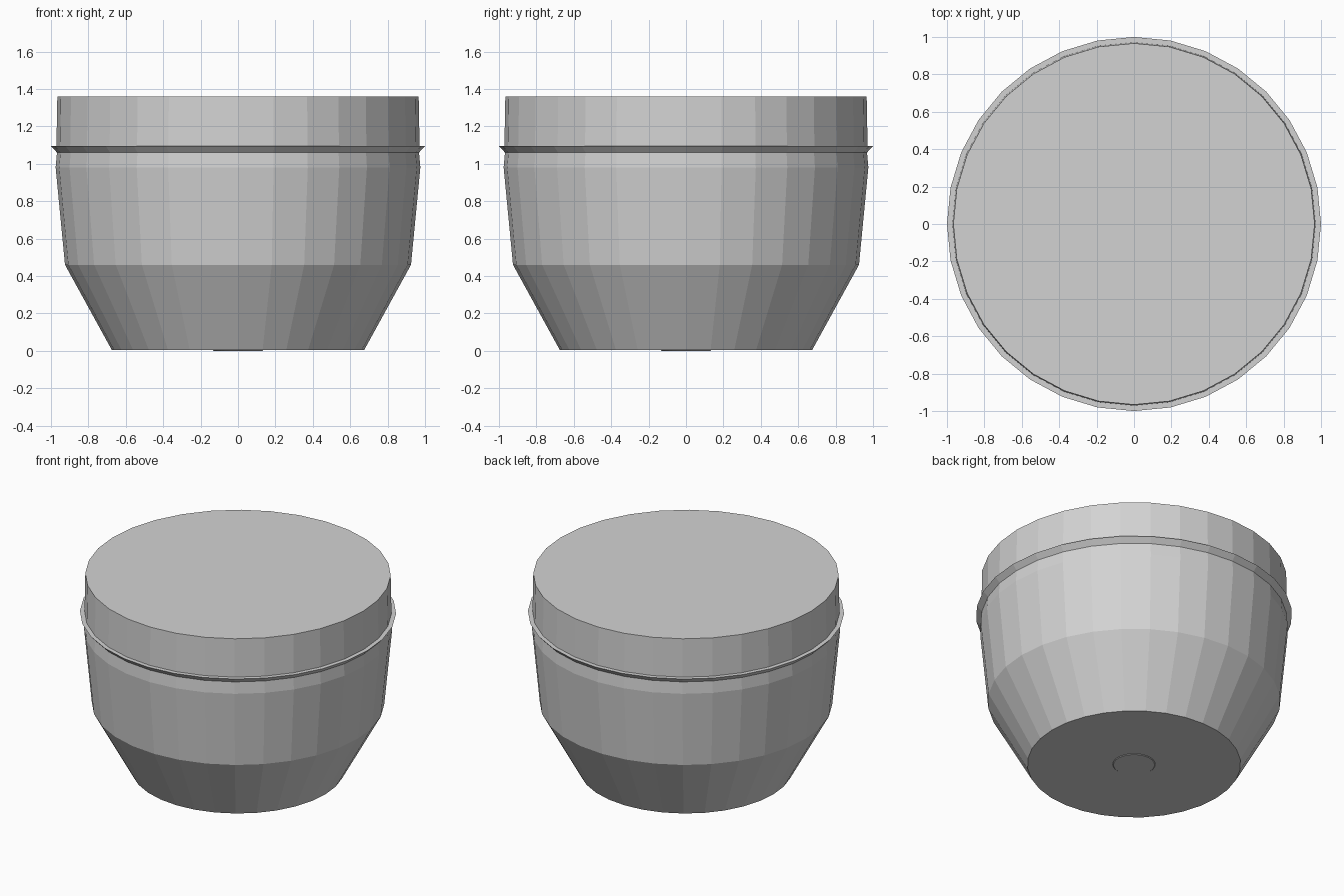
import bpy
import bmesh
from math import cos, sin, tau

SIDES = 32

if "Cube" in bpy.data.objects:
    bpy.data.objects.remove(bpy.data.objects["Cube"], do_unlink=True)

grey = bpy.data.materials.new("light_grey")
grey.use_nodes = True
colour = (0.65, 0.65, 0.65, 1)
grey.diffuse_color = colour
grey.node_tree.nodes["Principled BSDF"].inputs["Base Color"].default_value = colour


def lathe(name, profile):
    """Closed flat-shaded solid turned from (radius, height) points, bottom to top."""
    bm = bmesh.new()
    rings = [[bm.verts.new((r * cos(tau * i / SIDES), r * sin(tau * i / SIDES), z))
              for i in range(SIDES)] for r, z in profile]
    for low, high in zip(rings, rings[1:]):
        for i in range(SIDES):
            j = (i + 1) % SIDES
            bm.faces.new((low[i], low[j], high[j], high[i]))
    bm.faces.new(rings[0][::-1])
    bm.faces.new(rings[-1])
    bmesh.ops.recalc_face_normals(bm, faces=bm.faces)
    mesh = bpy.data.meshes.new(name)
    bm.to_mesh(mesh)
    bm.free()
    mesh.materials.append(grey)
    obj = bpy.data.objects.new(name, mesh)
    bpy.context.collection.objects.link(obj)
    return obj


# Bowl with a small raised foot, tapered base, upright wall and a flared rim
lathe("bowl", [(0.13, 0), (0.135, 0.004), (0.675, 0.005), (0.925, 0.46),
               (0.975, 0.98), (0.968, 1.06), (1.0, 1.095), (0.96, 1.095)])

# Flat-topped lid seated inside the rim
lathe("lid", [(0.971, 1.09), (0.966, 1.36)])
